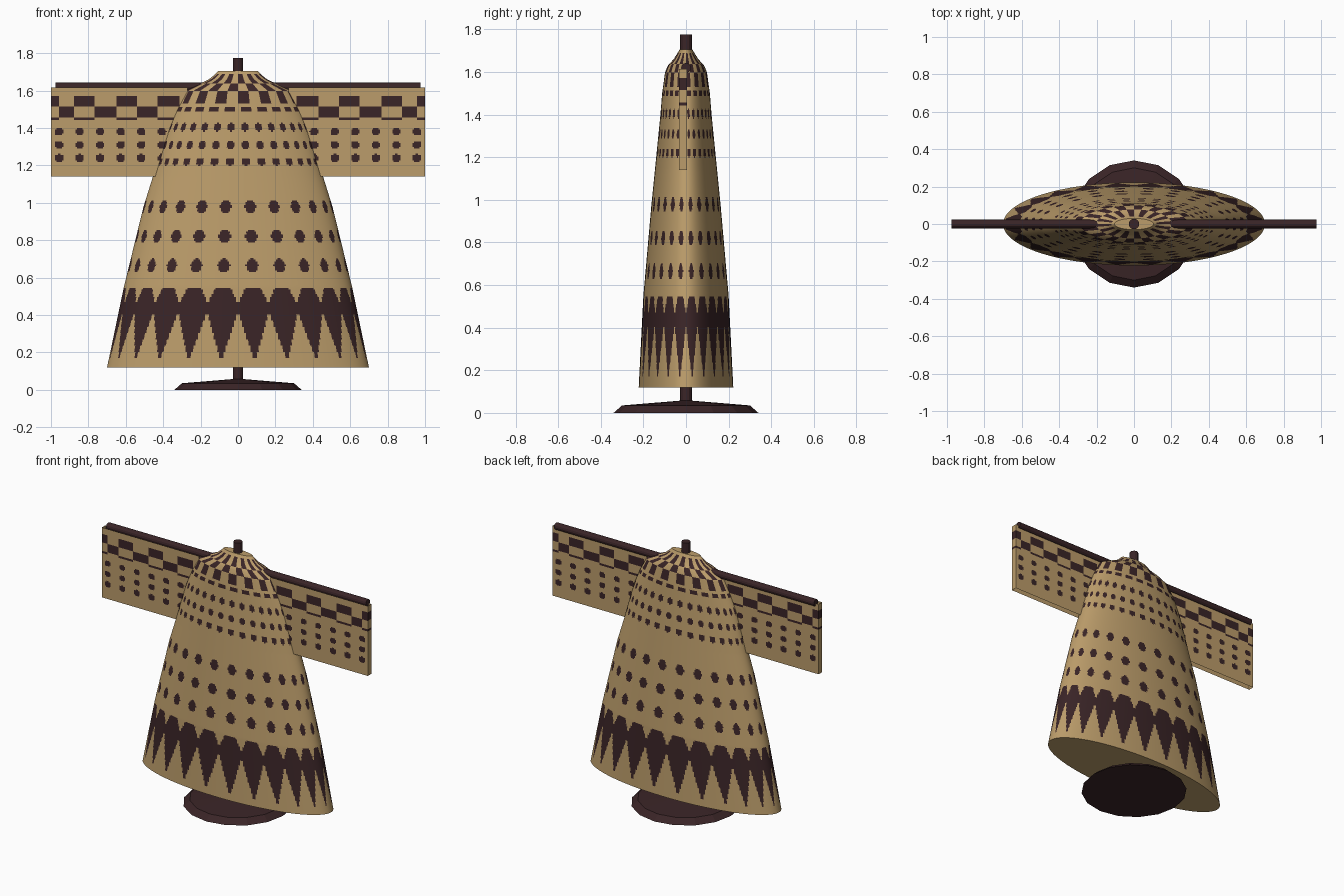
import bpy, math

if "Cube" in bpy.data.objects:
    bpy.data.objects.remove(bpy.data.objects["Cube"])

def material(name, rgb):
    m = bpy.data.materials.new(name)
    m.diffuse_color = (*rgb, 1)
    m.use_nodes = True
    m.node_tree.nodes["Principled BSDF"].inputs["Base Color"].default_value = m.diffuse_color
    return m

TAN = material("tan_cloth", (0.50, 0.335, 0.145))
DARK = material("dark_brown", (0.042, 0.018, 0.020))

def make(name, verts, faces, mats, index=None, smooth=False):
    me = bpy.data.meshes.new(name)
    me.from_pydata(verts, [], faces)
    for m in mats:
        me.materials.append(m)
    if index:
        me.polygons.foreach_set("material_index", index)
    me.polygons.foreach_set("use_smooth", [smooth] * len(faces))
    me.update()
    ob = bpy.data.objects.new(name, me)
    bpy.context.collection.objects.link(ob)
    return ob

def near(u, period):
    """Signed distance of u from the nearest half-offset repeat."""
    return (u % period) - period / 2

# Robe outline: height, half width, half depth
PROFILE = [(0.12, 0.70, 0.222), (0.55, 0.61, 0.20), (0.98, 0.505, 0.162),
           (1.14, 0.455, 0.146), (1.28, 0.415, 0.132), (1.40, 0.38, 0.12),
           (1.50, 0.338, 0.112), (1.60, 0.285, 0.098), (1.63, 0.22, 0.085),
           (1.66, 0.155, 0.058), (1.68, 0.13, 0.045), (1.705, 0.105, 0.03)]

def outline(z):
    for (z0, a0, b0), (z1, a1, b1) in zip(PROFILE, PROFILE[1:]):
        if z <= z1 + 1e-6:
            t = (z - z0) / (z1 - z0)
            return a0 + (a1 - a0) * t, b0 + (b1 - b0) * t
    return PROFILE[-1][1:]

def robe_dark(t, z):
    """Painted pattern of the robe by angle and height."""
    p = 2 * math.pi / 24
    u = t + math.pi / 2
    d = abs(near(u, p)) / (p / 2)
    if z < 0.545:                                   # toothed hem band
        if z < 0.43:
            return d < (z - 0.15) / 0.27
        return z < 0.46 or d < 1 - 0.5 * (z - 0.46) / 0.085
    for zc in (0.665, 0.82, 0.98):                  # large dots
        if abs(z - zc) < 0.037:
            return (near(u, p) / 0.058) ** 2 + ((z - zc) / 0.037) ** 2 < 1
    for zc in (1.22, 1.31, 1.405):                  # small dots
        if abs(z - zc) < 0.022:
            return (near(u, math.pi / 16) / 0.055) ** 2 + ((z - zc) / 0.022) ** 2 < 1
    if 1.485 < z < 1.515:                           # dashes
        return abs(near(u, p)) < 0.08
    for k, (lo, hi) in enumerate([(1.53, 1.595), (1.595, 1.64), (1.64, 1.685)]):
        if lo < z < hi:                             # shoulder checks
            return (math.floor(u / (math.pi / 16)) + k) % 2 == 0
    return False

def robe():
    n, rows = 384, 190
    verts, faces, idx = [], [], []
    for j in range(rows + 1):
        z = 0.12 + (1.705 - 0.12) * j / rows
        a, b = outline(z)
        for i in range(n):
            t = 2 * math.pi * i / n
            verts.append((a * math.cos(t), b * math.sin(t), z))
    for j in range(rows):
        z = 0.12 + (1.705 - 0.12) * (j + 0.5) / rows
        for i in range(n):
            k = (i + 1) % n
            faces.append((j * n + i, j * n + k, (j + 1) * n + k, (j + 1) * n + i))
            idx.append(int(robe_dark(2 * math.pi * (i + 0.5) / n, z)))
    faces += [tuple(reversed(range(n))), tuple(range(rows * n, rows * n + n))]
    idx += [0, 0]
    ob = make("robe", verts, faces, [TAN, DARK], idx, True)
    # keep the flat hem and neck caps crisp
    bpy.context.view_layer.objects.active = ob
    ob.select_set(True)
    bpy.ops.object.shade_smooth_by_angle(angle=math.radians(40))
    ob.select_set(False)

def sleeve_dark(x, z):
    """Painted pattern of the sleeves by distance from centre and height."""
    odd = math.floor((x - 0.765) / 0.1125 + 10) % 2
    if x > 0.957:
        odd = 0
    if 1.515 < z < 1.57 or 1.44 < z < 1.455:
        return odd == 0
    if 1.46 < z < 1.515:
        return odd == 1
    for zc in (1.24, 1.31, 1.38):
        dx = (x - 0.957 + 0.055) % 0.11 - 0.055
        if (dx / 0.024) ** 2 + ((z - zc) / 0.02) ** 2 < 1:
            return True
    return False

def sleeve(side, name):
    nx, nz, x0, z0, z1 = 100, 66, 0.27, 1.14, 1.615
    verts, faces, idx = [], [], []
    def sheet(p0, p1, cols):
        base = len(verts)
        for i in range(cols + 1):
            x, y = (p0[k] + (p1[k] - p0[k]) * i / cols for k in (0, 1))
            for j in range(nz + 1):
                verts.append((side * x, y, z0 + (z1 - z0) * j / nz))
        for i in range(cols):
            xm = p0[0] + (p1[0] - p0[0]) * (i + 0.5) / cols
            for j in range(nz):
                q = base + i * (nz + 1) + j
                f = (q, q + nz + 1, q + nz + 2, q + 1)
                faces.append(f if side > 0 else f[::-1])
                idx.append(int(sleeve_dark(xm, z0 + (z1 - z0) * (j + 0.5) / nz)))
    # front sheet, closed cuff, back sheet; open above and below
    sheet((x0, -0.034), (1.0, -0.034), nx)
    sheet((1.0, -0.034), (1.0, 0.004), 1)
    sheet((1.0, 0.004), (x0, 0.004), nx)
    make(name, verts, faces, [TAN, DARK], idx)

def lathe(name, prof, n, axis="z"):
    verts, faces = [], []
    for r, h in prof:
        for i in range(n):
            t = 2 * math.pi * i / n
            c, s = r * math.cos(t), r * math.sin(t)
            verts.append((c, s, h) if axis == "z" else (h, c, s))
    for j in range(len(prof) - 1):
        for i in range(n):
            k = (i + 1) % n
            faces.append((j * n + i, j * n + k, (j + 1) * n + k, (j + 1) * n + i))
    m = (len(prof) - 1) * n
    faces += [tuple(reversed(range(n))), tuple(range(m, m + n))]
    return make(name, verts, faces, [DARK])

robe()
sleeve(1, "right_sleeve")
sleeve(-1, "left_sleeve")

# Display stand
lathe("stand_base", [(0.34, 0), (0.30, 0.035), (0.02, 0.058)], 16)
lathe("stand_pole", [(0.028, 0.03), (0.028, 1.775)], 12)
rod = lathe("cross_rod", [(0.023, -0.977), (0.023, 0.977)], 12, "x")
rod.location.z = 1.619
